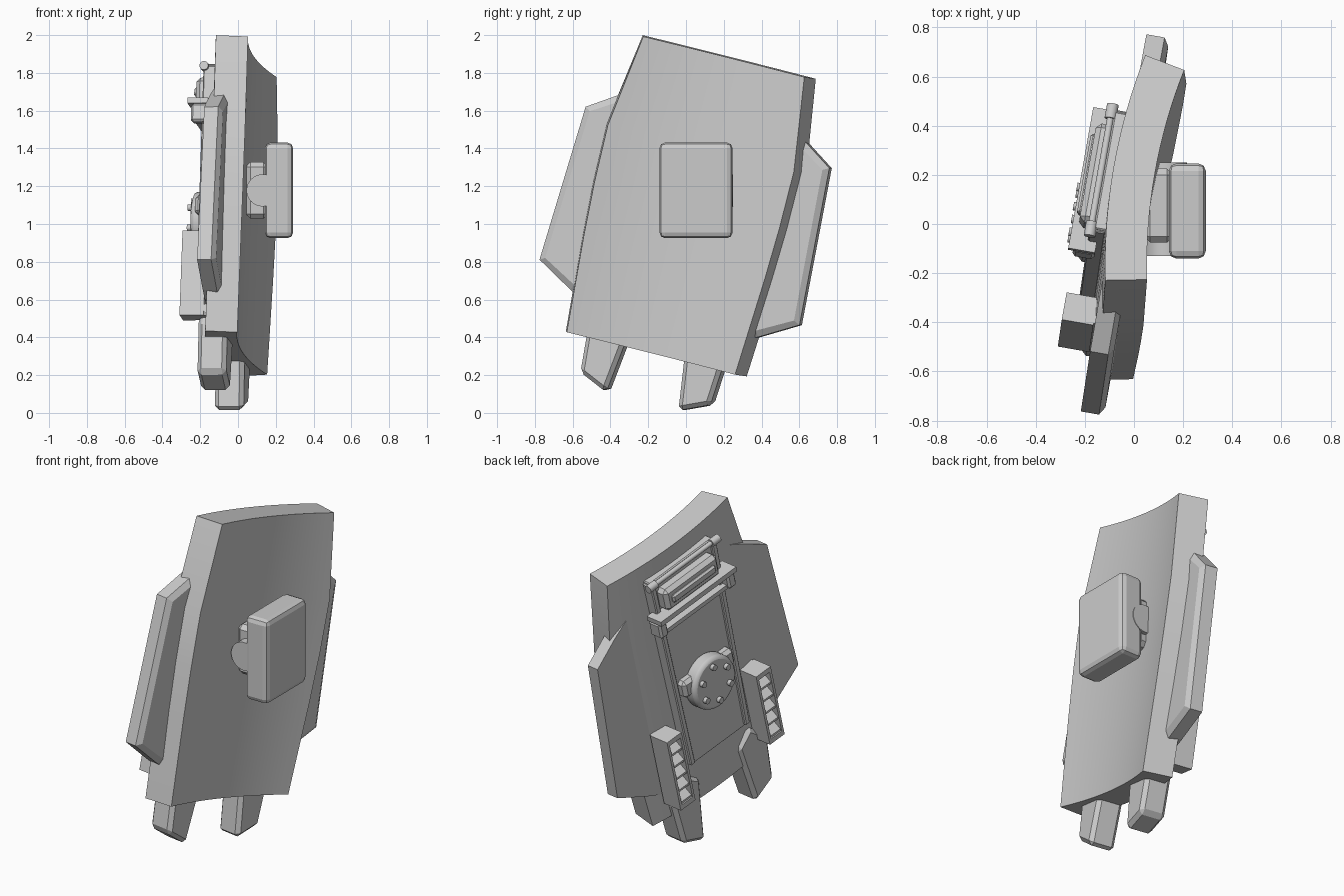
import bpy, bmesh, math
from mathutils import Vector, Matrix

cube = bpy.data.objects.get("Cube")
if cube:
    bpy.data.objects.remove(cube)

grey = bpy.data.materials.new("plain grey")
grey.use_nodes = True
grey.diffuse_color = (0.6, 0.6, 0.6, 1)
grey.node_tree.nodes["Principled BSDF"].inputs["Base Color"].default_value = (0.6, 0.6, 0.6, 1)

# Tilted frame of the shield: u across, v up, w through the thickness
V = Vector((0.0355, 0.238, 0.97)).normalized()
U = Vector((0.169, 0.951, -0.259))
U = (U - V * U.dot(V)).normalized()
FRAME = Matrix((U, V, U.cross(V))).transposed().to_4x4()
FRAME.translation = (0.10, 0.0075, 1.10)


def finish(name, bm, bevel=0, segments=1, frame=FRAME, smooth=False):
    bmesh.ops.recalc_face_normals(bm, faces=bm.faces)
    mesh = bpy.data.meshes.new(name)
    bm.to_mesh(mesh)
    bm.free()
    mesh.materials.append(grey)
    ob = bpy.data.objects.new(name, mesh)
    bpy.context.collection.objects.link(ob)
    ob.matrix_world = frame
    if bevel:
        mod = ob.modifiers.new("bevel", "BEVEL")
        mod.width, mod.segments, mod.limit_method = bevel, segments, "ANGLE"
    if smooth:
        bpy.ops.object.select_all(action="DESELECT")
        ob.select_set(True)
        bpy.context.view_layer.objects.active = ob
        bpy.ops.object.shade_smooth_by_angle(angle=math.radians(35))
    return ob


def prism(name, outline, w0, w1, bevel=0, side=1, inset=0):
    """Outline in u, v extruded through w; inset chamfers the inner face."""
    bm = bmesh.new()
    face = bm.faces.new([bm.verts.new((u * side, v, w0)) for u, v in outline])
    ext = bmesh.ops.extrude_face_region(bm, geom=[face])["geom"]
    for vert in (g for g in ext if isinstance(g, bmesh.types.BMVert)):
        vert.co.z = w1
    bmesh.ops.recalc_face_normals(bm, faces=bm.faces)
    if inset:
        top = max(bm.faces, key=lambda f: f.calc_center_median().z)
        bmesh.ops.inset_region(bm, faces=[top], thickness=inset, depth=inset * 0.6)
    return finish(name, bm, bevel)


def boxes(name, items, bevel=0, segments=1, frame=FRAME):
    """Each item is (centre, size)."""
    bm = bmesh.new()
    for c, s in items:
        bmesh.ops.create_cube(bm, size=1, matrix=Matrix.Translation(c) @ Matrix.Diagonal((*s, 1)))
    return finish(name, bm, bevel, segments, frame)


def cylinder(name, centre, radius, depth, axis, sides=32, bevel=0, frame=FRAME):
    bm = bmesh.new()
    turn = Vector((0, 0, 1)).rotation_difference(Vector(axis)).to_matrix().to_4x4()
    bmesh.ops.create_cone(bm, cap_ends=True, segments=sides, radius1=radius, radius2=radius,
                          depth=depth, matrix=Matrix.Translation(centre) @ turn)
    return finish(name, bm, bevel, 2, frame, True)


# Curved shield plate: barrel outline on a cylindrical shell
RADIUS, THICK, STEPS = 2.28, 0.17, 16
base = math.sqrt(RADIUS ** 2 - 0.446 ** 2)
bm = bmesh.new()
rows = []
for v, half in ((-0.809, 0.466), (-0.28, 0.50), (0.0, 0.512), (0.31, 0.515), (0.809, 0.446)):
    span = math.asin(half / RADIUS)
    angles = [span * (2 * i / STEPS - 1) for i in range(STEPS + 1)]
    loop = [(RADIUS, a) for a in angles] + [(RADIUS + THICK, a) for a in reversed(angles)]
    rows.append([bm.verts.new((r * math.sin(a), v, base - r * math.cos(a))) for r, a in loop])
count = len(rows[0])
for low, high in zip(rows, rows[1:]):
    for i in range(count):
        j = (i + 1) % count
        bm.faces.new((low[i], low[j], high[j], high[i]))
for row in (rows[0], rows[-1]):
    for i in range(STEPS):
        bm.faces.new((row[i], row[i + 1], row[count - 2 - i], row[count - 1 - i]))
finish("shield_plate", bm, smooth=True)

# Paired side wings, feet, vents and rails
wing = [(0.38, 0.55), (0.51, 0.478), (0.675, 0.37), (0.72, -0.475), (0.52, -0.59), (0.38, -0.66)]
foot = [(0.15, -0.68), (0.26, -0.60), (0.38, -0.72), (0.36, -1.0), (0.20, -1.07)]
for side, word in ((1, "left"), (-1, "right")):
    prism(word + "_wing", wing, -0.18, -0.105, side=side, inset=0.035)
    prism(word + "_foot", foot, -0.225, -0.07, 0.022, side)
    u, v, tall = 0.355 * side, -0.47, 0.46
    parts = [((u, v, -0.215), (0.10, tall, 0.07))]
    parts += [((u + e * 0.05, v, -0.255), (0.016, tall, 0.13)) for e in (-1, 1)]
    parts += [((u, v + e * 0.215, -0.255), (0.11, 0.03, 0.13)) for e in (-1, 1)]
    boxes(word + "_vent_frame", parts)
    for i in range(5):
        s = v - 0.2 + 0.08 * i
        bm = bmesh.new()
        ring = [[bm.verts.new((u + e * 0.045, y, w)) for y, w in
                 ((s, -0.25), (s, -0.312), (s + 0.012, -0.312), (s + 0.07, -0.25))] for e in (-1, 1)]
        for k in range(4):
            n = (k + 1) % 4
            bm.faces.new((ring[0][k], ring[0][n], ring[1][n], ring[1][k]))
        for r in ring:
            bm.faces.new(r)
        finish(word + "_vent_slat", bm)
    prism(word + "_panel_rail", [(0.225, 0.7), (0.26, 0.7), (0.235, -0.53), (0.20, -0.53)],
          -0.268, -0.2, 0.006, side)
    cylinder(word + "_rod_end", (0.25 * side, 0.695, -0.262), 0.024, 0.06, (1, 0, 0), 12)

# Back panel with its rod, raised block and flanged bar
prism("back_panel", [(-0.25, 0.71), (0.25, 0.71), (0.225, -0.54), (-0.225, -0.54)], -0.25, -0.18, 0.006)
cylinder("top_rod", (0, 0.695, -0.262), 0.014, 0.5, (1, 0, 0), 12)
boxes("upper_block", [((0, 0.58, -0.27), (0.42, 0.14, 0.09))], 0.022)
boxes("block_ridge", [((0, 0.58, -0.315), (0.34, 0.05, 0.03))], 0.01)
boxes("cross_bar_flange", [((0, 0.50, -0.285), (0.60, 0.03, 0.11))])
boxes("cross_bar_lower", [((0, 0.40, -0.265), (0.50, 0.025, 0.07))])
boxes("cross_bar_ends", [((e * 0.27, 0.435, -0.275), (0.06, 0.10, 0.09)) for e in (-1, 1)], 0.012)

# Round hub with a ring of bolts over a cross piece
boxes("hub_cross_piece", [((0, -0.04, -0.265), (0.40, 0.11, 0.07))], 0.02)
cylinder("hub_disc", (0, -0.09, -0.285), 0.16, 0.09, (0, 0, 1), 40, 0.02)
for i in range(6):
    a = math.tau * (i + 0.5) / 6
    cylinder("hub_bolt", (0.11 * math.cos(a), -0.09 + 0.11 * math.sin(a), -0.335), 0.018, 0.035, (0, 0, 1), 12)

# Upright grip block and its swivel mount, square to the world axes
WORLD = Matrix()
boxes("grip_block", [((0.217, 0.053, 1.178), (0.15, 0.387, 0.506))], 0.03, 2, WORLD)
boxes("grip_mount", [((0.10, 0.075, 1.178), (0.12, 0.30, 0.30))], 0.025, 1, WORLD)
cylinder("grip_pivot", (0.13, 0.06, 1.178), 0.085, 0.38, (0, 1, 0), 32, 0, WORLD)
